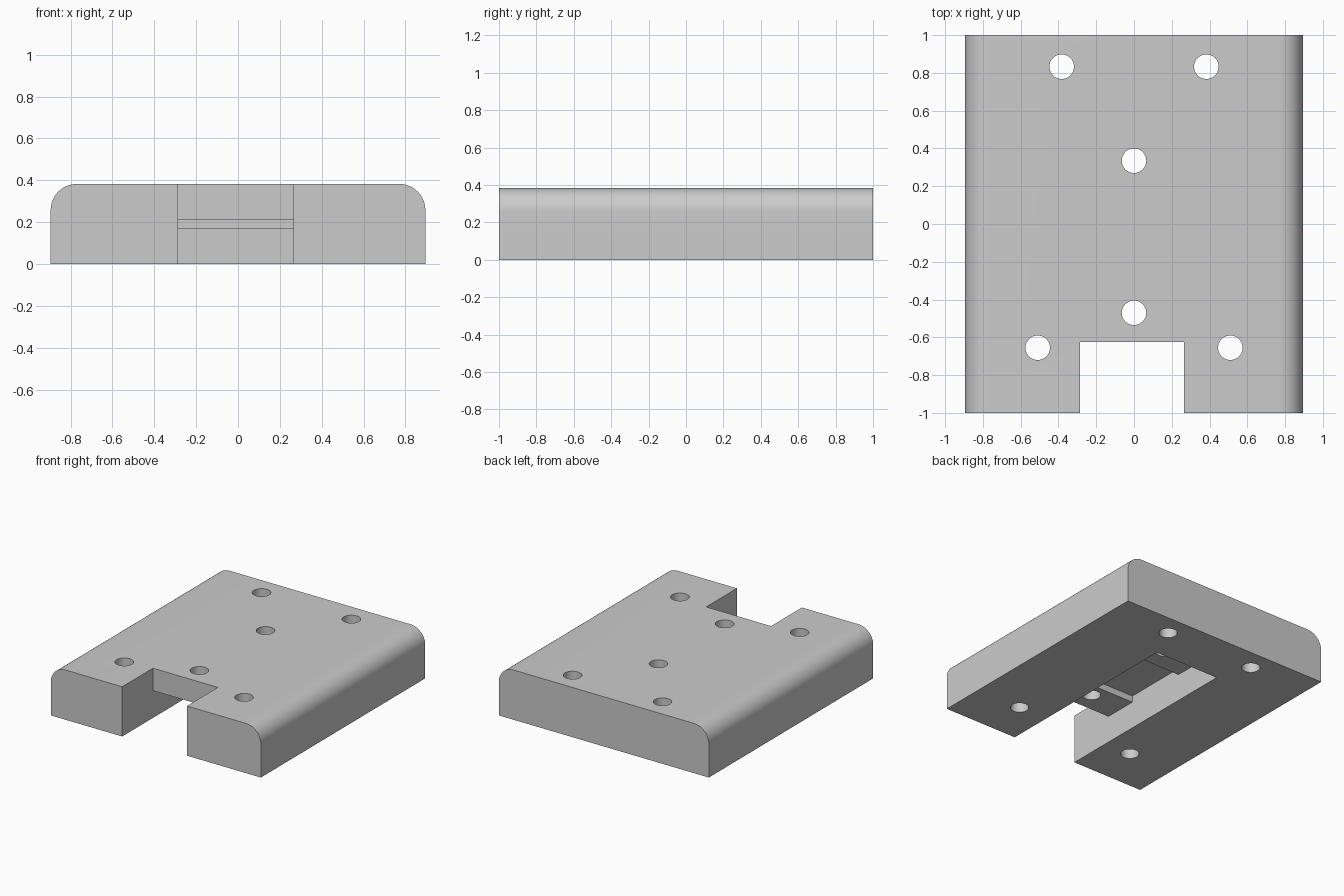
import bpy
import bmesh
from math import sin, cos, pi

cube = bpy.data.objects.get("Cube")
if cube:
    bpy.data.objects.remove(cube, do_unlink=True)

WIDTH, LENGTH, HEIGHT, ROUND = 1.79, 2.0, 0.383, 0.125

grey = bpy.data.materials.new("plain grey")
grey.use_nodes = True
colour = (0.6, 0.6, 0.6, 1)
grey.diffuse_color = colour
grey.node_tree.nodes["Principled BSDF"].inputs["Base Color"].default_value = colour


def prisms(name, outlines, extrude):
    """Extrude each closed outline into a solid, all in one object."""
    bm = bmesh.new()
    for outline in outlines:
        face = bm.faces.new([bm.verts.new(p) for p in outline])
        new = bmesh.ops.extrude_face_region(bm, geom=[face])["geom"]
        verts = [g for g in new if isinstance(g, bmesh.types.BMVert)]
        bmesh.ops.translate(bm, vec=extrude, verts=verts)
    bmesh.ops.recalc_face_normals(bm, faces=bm.faces[:])
    mesh = bpy.data.meshes.new(name)
    bm.to_mesh(mesh)
    bm.free()
    mesh.materials.append(grey)
    obj = bpy.data.objects.new(name, mesh)
    bpy.context.collection.objects.link(obj)
    return obj


def circle(x, y, z, r, n=40):
    return [(x + r * cos(2 * pi * i / n), y + r * sin(2 * pi * i / n), z) for i in range(n)]


# Block with rounded upper long edges
half, steps = WIDTH / 2, 12
section = [(-half, 0), (half, 0)]
for side, start in ((1, 0), (-1, pi / 2)):
    for i in range(steps + 1):
        a = start + i / steps * pi / 2
        section.append((side * (half - ROUND) + ROUND * cos(a),
                        HEIGHT - ROUND + ROUND * sin(a)))
block = prisms("mounting_block", [[(x, -LENGTH / 2, z) for x, z in section]], (0, LENGTH, 0))

# Open front slot and the stepped channel running back under the block
channel = [(-1.1, -0.1), (0.57, -0.1), (0.57, 0.167), (0.41, 0.167),
           (0.41, 0.21), (0.15, 0.21), (0.15, 0.26), (-0.36, 0.26),
           (-0.36, 0.21), (-0.625, 0.21), (-0.625, 0.5), (-1.1, 0.5)]
slot_cutter = prisms("slot_cutter", [[(-0.287, y, z) for y, z in channel]], (0.553, 0, 0))

# Screw holes
centres = [(0, 0.335), (0, -0.47)]
for s in (-1, 1):
    centres += [(s * 0.383, 0.833), (s * 0.51, -0.655)]
hole_cutter = prisms("hole_cutter", [circle(x, y, -0.1, 0.065) for x, y in centres], (0, 0, 0.6))

# Cut the block and discard the cutters
bpy.ops.object.select_all(action="DESELECT")
block.select_set(True)
bpy.context.view_layer.objects.active = block
for cutter in (slot_cutter, hole_cutter):
    cutter.hide_render = True
    mod = block.modifiers.new("cut", "BOOLEAN")
    mod.operation = "DIFFERENCE"
    mod.solver = "EXACT"
    mod.object = cutter
    bpy.ops.object.modifier_apply(modifier=mod.name)
    bpy.data.objects.remove(cutter, do_unlink=True)

bpy.ops.object.shade_smooth_by_angle(angle=pi / 6)
